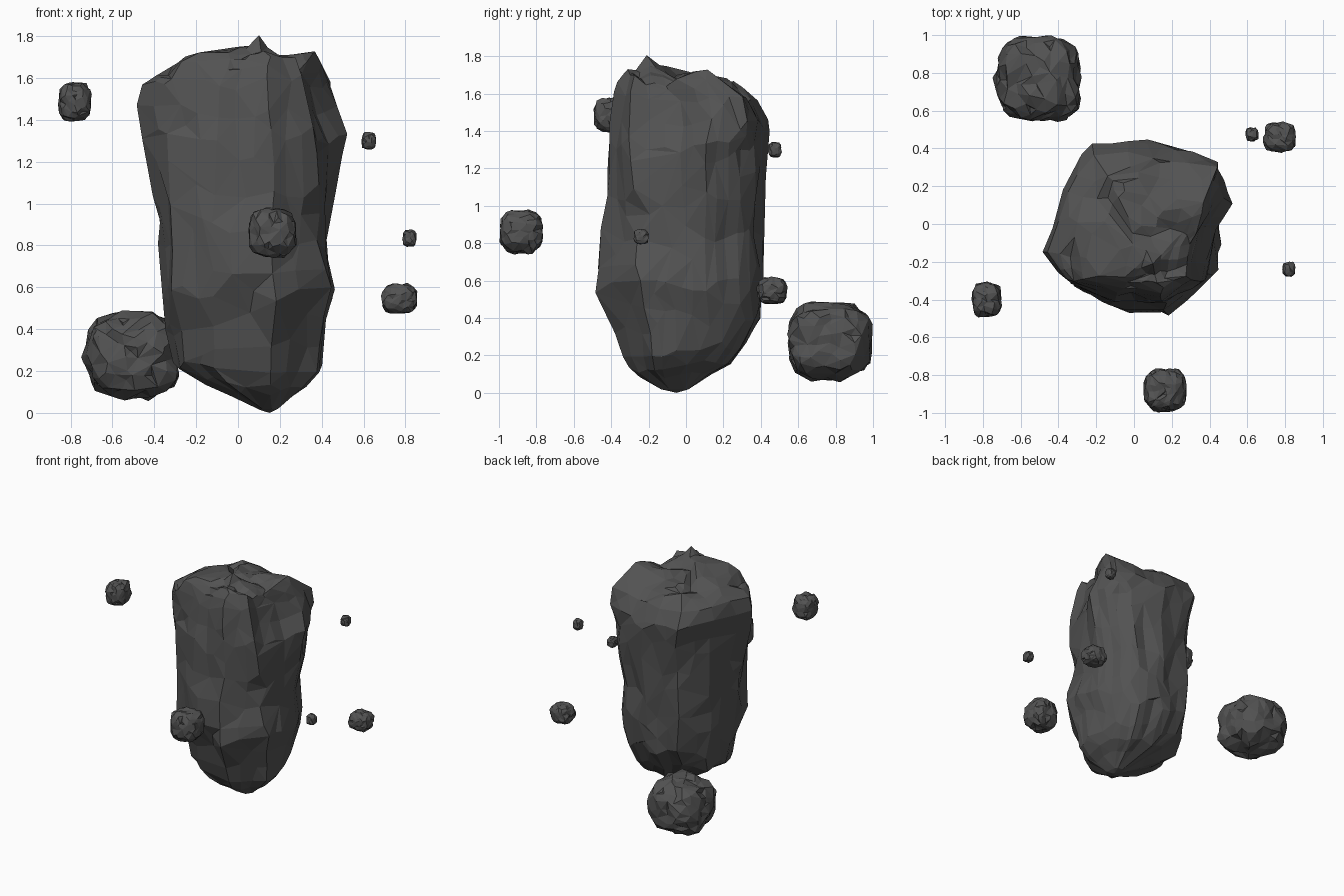
import bpy
import bmesh
from mathutils import Vector, noise

cube = bpy.data.objects.get("Cube")
if cube:
    bpy.data.objects.remove(cube, do_unlink=True)

stone = bpy.data.materials.new("dark grey stone")
stone.use_nodes = True
stone.diffuse_color = (0.085, 0.085, 0.085, 1)
stone_shader = stone.node_tree.nodes["Principled BSDF"]
stone_shader.inputs["Base Color"].default_value = stone.diffuse_color
stone_shader.inputs["Roughness"].default_value = 0.9


def finish(bm, name, ratio):
    """Make a flat-shaded object with irregular chipped facets."""
    bmesh.ops.recalc_face_normals(bm, faces=bm.faces)
    mesh = bpy.data.meshes.new(name)
    bm.to_mesh(mesh)
    bm.free()
    mesh.materials.append(stone)
    obj = bpy.data.objects.new(name, mesh)
    bpy.context.collection.objects.link(obj)
    facets = obj.modifiers.new("chipped facets", 'DECIMATE')
    facets.ratio = ratio


def crevice(point):
    """Narrow valleys that follow the zero lines of the noise."""
    return max(0, 0.14 - abs(noise.noise(point)))


def blend(a, b, t):
    return [p + (q - p) * t for p, q in zip(a, b)]


# Tall rock outline: height, then x range and y range
LEVELS = [
    (0.02, 0.09, 0.19, -0.13, 0.02),
    (0.10, -0.08, 0.27, -0.25, 0.14),
    (0.15, -0.19, 0.33, -0.30, 0.25),
    (0.23, -0.31, 0.39, -0.34, 0.32),
    (0.40, -0.33, 0.41, -0.39, 0.41),
    (0.60, -0.37, 0.46, -0.48, 0.42),
    (0.85, -0.38, 0.43, -0.46, 0.41),
    (1.05, -0.40, 0.47, -0.42, 0.41),
    (1.30, -0.45, 0.53, -0.41, 0.42),
    (1.45, -0.47, 0.49, -0.40, 0.44),
    (1.58, -0.45, 0.46, -0.38, 0.38),
    (1.65, -0.36, 0.42, -0.36, 0.27),
    (1.70, -0.25, 0.38, -0.33, 0.16),
    (1.73, -0.05, 0.22, -0.31, -0.06),
    (1.77, 0.04, 0.15, -0.27, -0.15),
]
# Cross-sections at three heights, paired corner by corner
FOOT_PLAN = [(1, -0.15), (0.93, 0.3), (0.81, 0.69), (0.55, 0.88),
             (0.05, 1), (-0.57, 0.88), (-0.93, 0.44), (-1, -0.15),
             (-0.85, -0.65), (-0.45, -0.92), (0.33, -1), (0.93, -0.5)]
WAIST_PLAN = [(0.78, -0.08), (1, 0.25), (0.86, 0.68), (0.65, 0.88),
              (0.13, 1), (-0.48, 0.98), (-0.77, 0.45), (-1, -0.4),
              (-0.77, -0.76), (-0.28, -0.97), (0.28, -1), (0.66, -0.72)]
CROWN_PLAN = [(0.72, -0.08), (0.9, 0.28), (1, 0.84), (0.6, 0.88),
              (0.13, 0.97), (-0.5, 1), (-0.75, 0.45), (-1, -0.38),
              (-0.75, -0.76), (-0.2, -0.92), (0.28, -1), (0.66, -0.76)]
PLANS = [(0.6, FOOT_PLAN), (1.3, WAIST_PLAN), (1.56, CROWN_PLAN)]
BOTTOM_TIP = (0.15, -0.05, 0)
TOP_TIP = (0.10, -0.21, 1.805)
SPLIT = 3
STEPS = 4


def bounds_at(z):
    """Interpolated x and y range at a height."""
    z = min(max(z, LEVELS[0][0]), LEVELS[-1][0])
    for a, b in zip(LEVELS, LEVELS[1:]):
        if z <= b[0]:
            return blend(a, b, (z - a[0]) / (b[0] - a[0]))[1:]


def section_at(z):
    """Unit cross-section, changing shape from foot to crown."""
    plan = FOOT_PLAN
    for (z0, low), (z1, high) in zip(PLANS, PLANS[1:]):
        if z > z0:
            t = min(1, (z - z0) / (z1 - z0))
            plan = [blend(a, b, t) for a, b in zip(low, high)]
    return [blend(p, q, k / SPLIT)
            for p, q in zip(plan, plan[1:] + plan[:1]) for k in range(SPLIT)]


def build_tall_rock():
    bm = bmesh.new()
    heights = [blend(a[:1], b[:1], k / STEPS)[0]
               for a, b in zip(LEVELS, LEVELS[1:]) for k in range(STEPS)]
    heights.append(LEVELS[-1][0])
    rings = []
    for z in heights:
        ring = []
        body = min(1, z / 0.4, max(0, (1.6 - z) / 0.3))
        crown = min(1, max(0, (z - 1.5) / 0.15))
        for px, py in section_at(z):
            # Uneven heights keep the facets from lining up in bands
            wander = noise.noise(Vector((px * 1.9, py * 1.9 + 9.1, z * 2)))
            x0, x1, y0, y1 = bounds_at(z + 0.16 * body * wander)
            # Long vertical ridges, small chips and cracks
            ridge = noise.noise(Vector((px * 2.3 + 3.3, py * 2.3, z * 0.9)))
            chip = noise.noise(Vector((px * 3, py * 3 + 7.7, z * 3)))
            crack = crevice(Vector((px * 2, py * 2 + 4.4, z)))
            relief = 0.05 * ridge + 0.08 * chip - 0.3 * crack
            scale = min(1.03, 1.02 + relief)
            x = (x0 + x1) / 2 + (x1 - x0) / 2 * px * scale
            y = (y0 + y1) / 2 + (y1 - y0) / 2 * py * scale
            # Broken crown
            bump = noise.noise(Vector((x * 5, y * 5, 2.2)))
            drop = crevice(Vector((x * 3.1, y * 3.1, 5.7)))
            dz = crown * (0.05 * bump - 0.01 - 0.3 * drop)
            ring.append(bm.verts.new((x, y, z + dz)))
        rings.append(ring)
    for a, b in zip(rings, rings[1:]):
        for i in range(len(a)):
            bm.faces.new((a[i - 1], a[i], b[i], b[i - 1]))
    for ring, tip in ((rings[0], BOTTOM_TIP), (rings[-1], TOP_TIP)):
        point = bm.verts.new(tip)
        for i in range(len(ring)):
            bm.faces.new((ring[i - 1], ring[i], point))
    finish(bm, "tall_rock", 0.2)


def build_boulder(name, center, size, seed, ratio):
    """Lumpy, slightly boxy floating stone sized to its own extents."""
    bm = bmesh.new()
    bmesh.ops.create_icosphere(bm, subdivisions=4, radius=1)
    shift = Vector((seed * 3.7, seed * 1.9, seed * 5.3))
    for v in bm.verts:
        d = v.co.normalized()
        boxy = sum(abs(c) ** 3 for c in d) ** (-1 / 3)
        lump = 0.10 * noise.noise(d * 1.9 + shift)
        chip = 0.07 * noise.noise(d * 3.6 + shift)
        v.co = d * boxy * (1 + lump + chip - 0.6 * crevice(d * 2 - shift))
    for axis in range(3):
        values = [v.co[axis] for v in bm.verts]
        low, span = min(values), max(values) - min(values)
        for v in bm.verts:
            t = (v.co[axis] - low) / span - 0.5
            v.co[axis] = center[axis] + t * size[axis]
    finish(bm, name, ratio)


build_tall_rock()

# Loose stones drifting around the tall rock
build_boulder("large_back_boulder", (-0.515, 0.77, 0.275),
              (0.47, 0.46, 0.43), 1.3, 0.3)
build_boulder("front_boulder", (0.165, -0.88, 0.86),
              (0.23, 0.235, 0.24), 2.6, 0.25)
build_boulder("upper_right_stone", (-0.78, -0.40, 1.485),
              (0.16, 0.19, 0.19), 3.4, 0.2)
build_boulder("back_left_stone", (0.77, 0.46, 0.545),
              (0.175, 0.165, 0.15), 4.7, 0.2)
build_boulder("upper_left_pebble", (0.625, 0.475, 1.30),
              (0.07, 0.075, 0.085), 5.2, 0.12)
build_boulder("lower_left_pebble", (0.82, -0.24, 0.835),
              (0.07, 0.08, 0.085), 6.1, 0.12)
